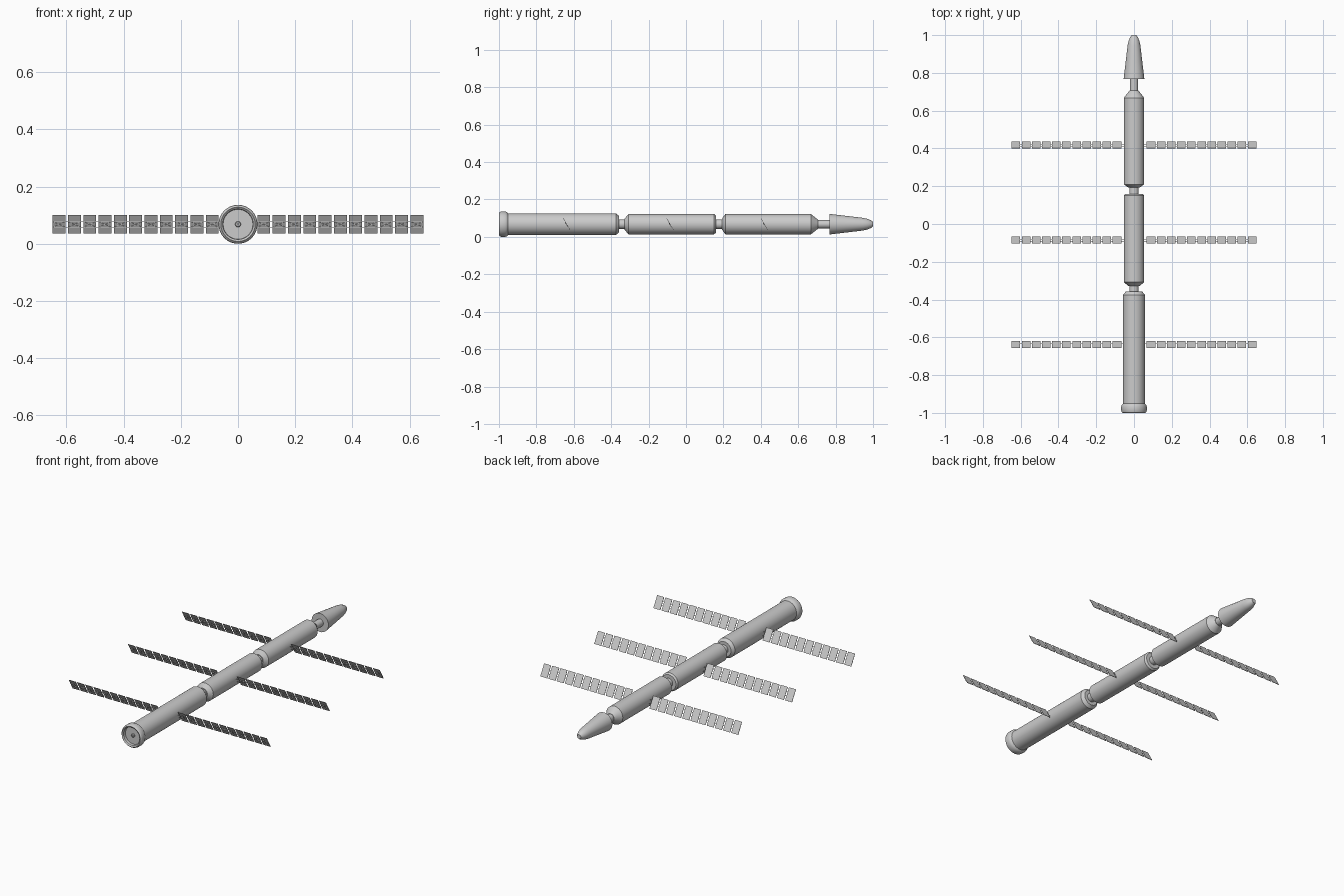
import bpy
import bmesh
import math
from mathutils import Matrix, Vector

cube = bpy.data.objects.get("Cube")
if cube:
    bpy.data.objects.remove(cube, do_unlink=True)

AXIS_Z = 0.068
SIDES = 32

grey = bpy.data.materials.new("light_grey")
grey.use_nodes = True
colour = (0.6, 0.6, 0.6, 1)
grey.diffuse_color = colour
grey.node_tree.nodes["Principled BSDF"].inputs["Base Color"].default_value = colour


def finish(name, bm, smooth=False):
    bmesh.ops.recalc_face_normals(bm, faces=bm.faces)
    mesh = bpy.data.meshes.new(name)
    bm.to_mesh(mesh)
    bm.free()
    mesh.materials.append(grey)
    obj = bpy.data.objects.new(name, mesh)
    bpy.context.collection.objects.link(obj)
    if smooth:
        bpy.ops.object.select_all(action="DESELECT")
        obj.select_set(True)
        bpy.context.view_layer.objects.active = obj
        bpy.ops.object.shade_smooth_by_angle(angle=math.radians(30))
    return obj


def lathe(name, profile):
    """Closed solid turned about the long axis from (y, radius) points."""
    bm = bmesh.new()
    rings = []
    for y, r in profile:
        rings.append([bm.verts.new((r * math.cos(a), y, AXIS_Z + r * math.sin(a)))
                      for a in (math.tau * i / SIDES for i in range(SIDES))])
    for a, b in zip(rings, rings[1:]):
        for i in range(SIDES):
            j = (i + 1) % SIDES
            bm.faces.new((a[i], a[j], b[j], b[i]))
    bm.faces.new(rings[0])
    bm.faces.new(rings[-1])
    return finish(name, bm, smooth=True)


def add_box(bm, centre, size):
    matrix = Matrix.Translation(centre) @ Matrix.Diagonal((*size, 1))
    bmesh.ops.create_cube(bm, size=1, matrix=matrix)


def add_rod(bm, start, end, radius):
    start, end = Vector(start), Vector(end)
    span = end - start
    turn = span.to_track_quat("Z", "Y").to_matrix().to_4x4()
    bmesh.ops.create_cone(bm, cap_ends=True, segments=6, radius1=radius,
                          radius2=radius, depth=span.length,
                          matrix=Matrix.Translation((start + end) / 2) @ turn)


# Pressurised modules, docking necks and nose capsule
lathe("rear_module", [(-0.96, 0.058), (-0.375, 0.058), (-0.358, 0.044)])
lathe("rear_neck", [(-0.37, 0.025), (-0.32, 0.025)])
lathe("middle_module", [(-0.328, 0.03), (-0.308, 0.054), (0.15, 0.054), (0.16, 0.046)])
lathe("front_neck", [(0.15, 0.025), (0.2, 0.025)])
lathe("front_module", [(0.193, 0.03), (0.21, 0.054), (0.668, 0.054), (0.706, 0.024)])
lathe("capsule_neck", [(0.7, 0.022), (0.775, 0.022)])
lathe("capsule", [(0.767, 0.055), (0.86, 0.044), (0.945, 0.034), (0.968, 0.029),
                  (0.988, 0.021), (1.0, 0.012)])

# End ring with recessed hatch
lathe("end_ring", [(-0.978, 0.052), (-0.994, 0.053), (-1.0, 0.06), (-0.994, 0.066),
                   (-0.986, 0.068), (-0.966, 0.068), (-0.957, 0.064), (-0.95, 0.057)])
lathe("hatch_boss", [(-0.975, 0.01), (-0.984, 0.01), (-0.986, 0.008)])
lathe("hatch_pin", [(-0.98, 0.004), (-0.992, 0.004)])

# Solar wings: tilted panels carried by a flat lattice truss
PANELS, PITCH, FIRST = 11, 0.0535, 0.09
TILT = math.radians(-60)
for label, y in (("rear", -0.639), ("middle", -0.086), ("front", 0.418)):
    for side_name, side in (("left", 1), ("right", -1)):
        place = Matrix.Translation((0, y, AXIS_Z)) @ Matrix.Rotation(TILT, 4, "X")

        panels = bmesh.new()
        for i in range(PANELS):
            add_box(panels, (side * (FIRST + i * PITCH), 0, 0.001), (0.045, 0.073, 0.002))
        panels.transform(place)
        finish(f"{label}_{side_name}_solar_panels", panels)

        truss = bmesh.new()
        depth, half = -0.0015, 0.011
        tip = FIRST + (PANELS - 1) * PITCH + 0.02
        for v in (-half, half):
            add_rod(truss, (side * 0.045, v, depth), (side * tip, v, depth), 0.0014)
        for i in range(PANELS):
            x = FIRST + i * PITCH
            for v in (-half, half):
                add_rod(truss, (side * (x - 0.022), v, depth),
                        (side * (x + 0.022), -v, depth), 0.001)
        truss.transform(place)
        finish(f"{label}_{side_name}_truss", truss)
